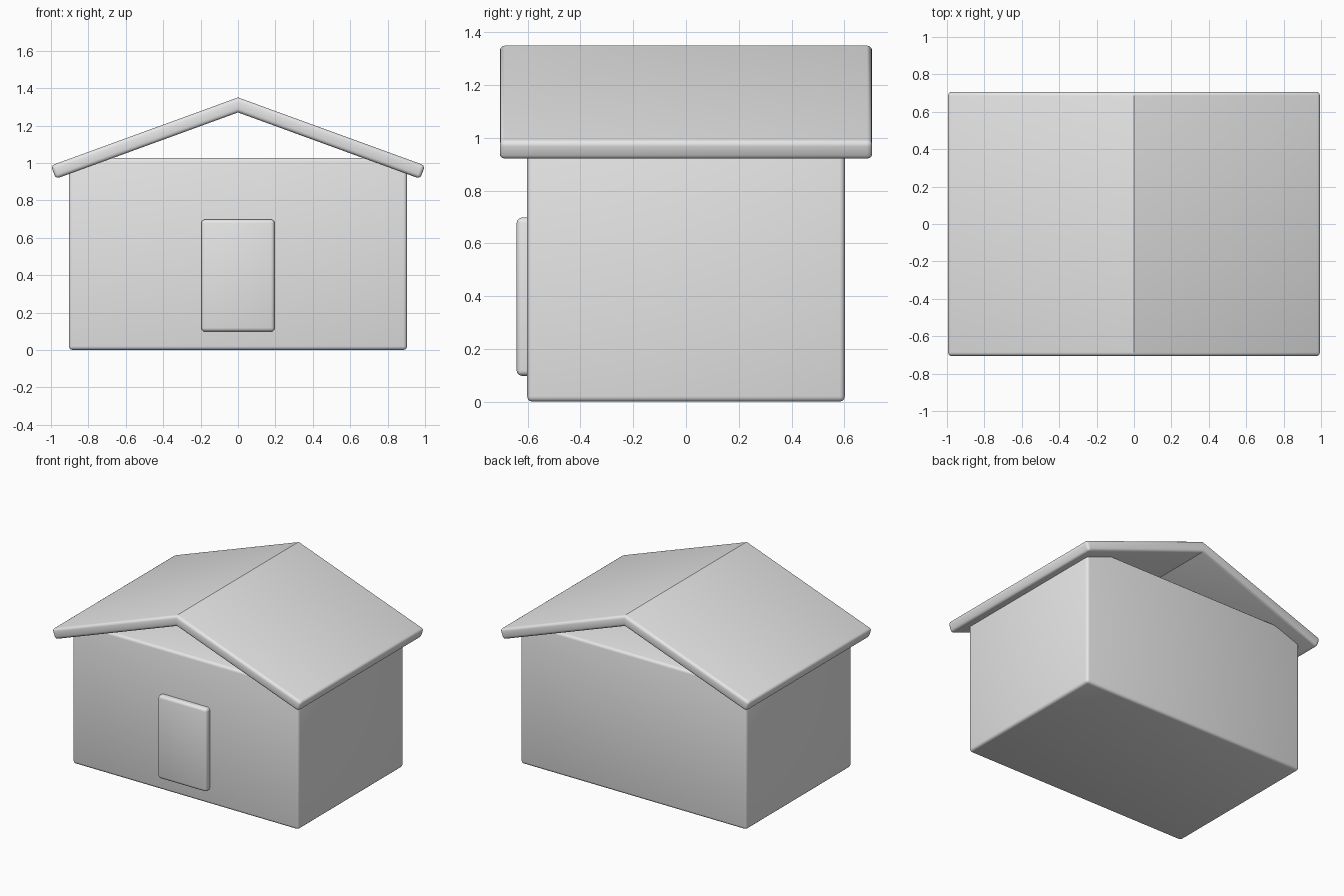
import bpy, bmesh, math
from mathutils import Vector

if "Cube" in bpy.data.objects:
    bpy.data.objects.remove(bpy.data.objects["Cube"])

grey = bpy.data.materials.new("plain grey")
grey.diffuse_color = (0.8, 0.8, 0.8, 1)
grey.use_nodes = True
grey.node_tree.nodes["Principled BSDF"].inputs["Base Color"].default_value = grey.diffuse_color


def finish(obj, width):
    """Round the outer edges and shade smooth."""
    obj.data.materials.append(grey)
    bevel = obj.modifiers.new("rounded edges", 'BEVEL')
    bevel.width = width
    bevel.segments = 3
    bevel.limit_method = 'ANGLE'
    bevel.angle_limit = math.radians(50)
    bpy.ops.object.select_all(action='DESELECT')
    obj.select_set(True)
    bpy.context.view_layer.objects.active = obj
    bpy.ops.object.modifier_apply(modifier=bevel.name)
    bpy.ops.object.shade_smooth_by_angle(angle=math.radians(32))


def extrude_profile(name, profile, y0, y1, width):
    """Extrude an x-z profile along y."""
    bm = bmesh.new()
    face = bm.faces.new([bm.verts.new((x, y0, z)) for x, z in profile])
    ext = bmesh.ops.extrude_face_region(bm, geom=[face])
    verts = [g for g in ext["geom"] if isinstance(g, bmesh.types.BMVert)]
    bmesh.ops.translate(bm, verts=verts, vec=Vector((0, y1 - y0, 0)))
    bmesh.ops.recalc_face_normals(bm, faces=bm.faces)
    mesh = bpy.data.meshes.new(name)
    bm.to_mesh(mesh)
    bm.free()
    obj = bpy.data.objects.new(name, mesh)
    bpy.context.collection.objects.link(obj)
    finish(obj, width)


def rect(half_x, z0, z1):
    return [(-half_x, z0), (half_x, z0), (half_x, z1), (-half_x, z1)]


# House body, open gable above its flat top
extrude_profile("house_body", rect(0.904, 0, 1.027), -0.602, 0.602, 0.02)

# Door slab, partly sunk in the front wall
extrude_profile("door", rect(0.196, 0.098, 0.698), -0.642, -0.562, 0.02)

# Bent roof slab with square-cut eaves
half = [(0, 1.35), (1.0, 0.986), (0.974, 0.915), (0, 1.27)]
roof = half + [(-x, z) for x, z in half[2:0:-1]]
extrude_profile("roof", roof, -0.706, 0.706, 0.02)
